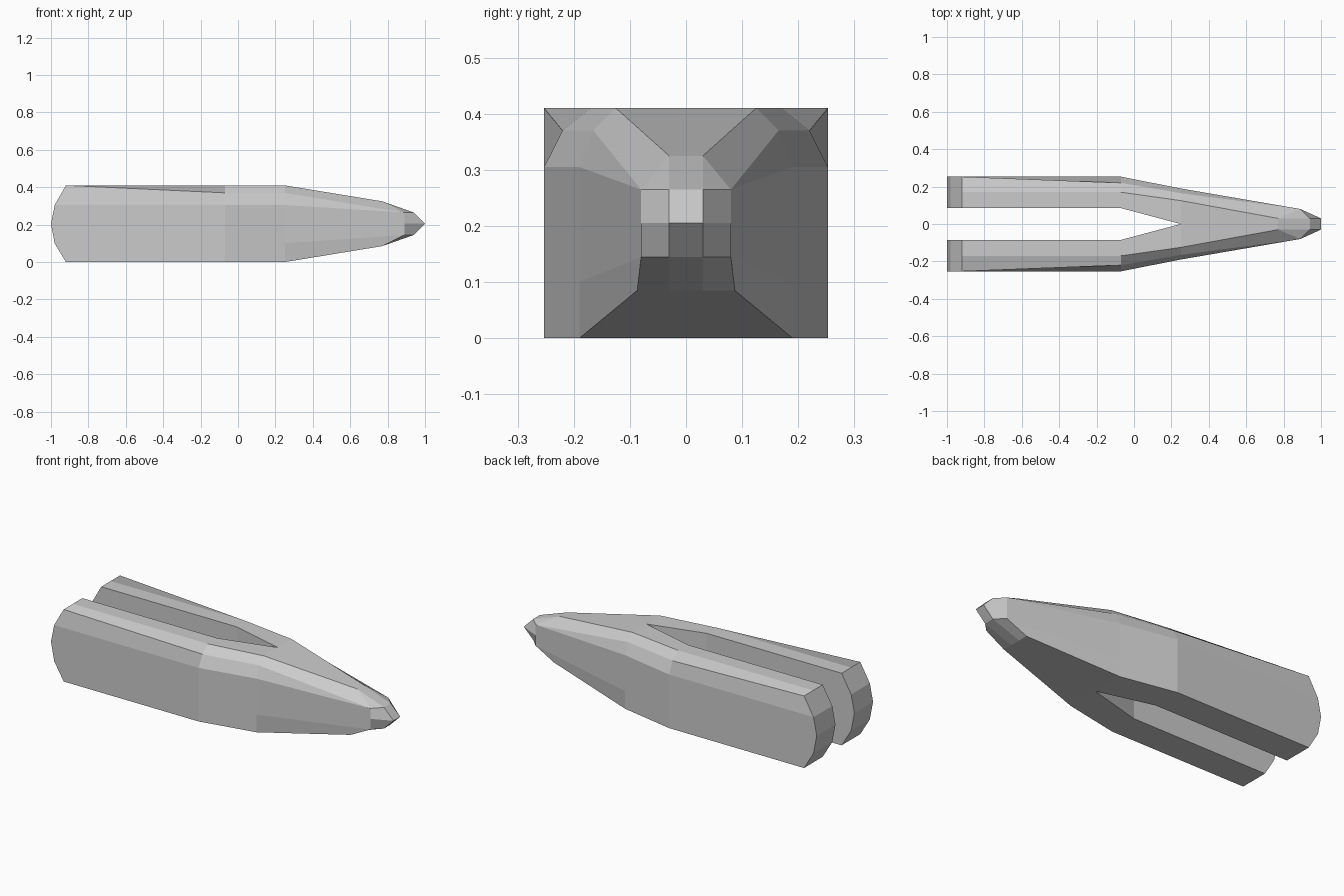
import bpy, bmesh

cube = bpy.data.objects.get("Cube")
if cube:
    bpy.data.objects.remove(cube, do_unlink=True)

# One plain grey for the whole hull
grey = bpy.data.materials.new("hull_grey")
grey.use_nodes = True
color = (0.6, 0.6, 0.6, 1)
grey.diffuse_color = color
grey.node_tree.nodes["Principled BSDF"].inputs["Base Color"].default_value = color

TOP, MID, SHOULDER, LOW = 0.41, 0.205, 0.305, 0.1


def section(x, inner, seam, side, bevel):
    """Half cross-section, from the inner bottom round the flank to the inner top."""
    flank = [(x, side, z) for z in (0, LOW, MID, SHOULDER)]
    return [(x, inner, 0), (x, seam, 0), *flank, (x, bevel, 0.37), (x, seam, TOP), (x, inner, TOP)]


# Rounded prong end: each height has its own x
END = {0: -0.92, LOW: -0.98, MID: -1, SHOULDER: -0.98, TOP: -0.92}
back = section(0, 0.085, 0.17, 0.253, 0.253)
back[6] = (0, 0.253, TOP)
back = [(END[z], y, z) for x, y, z in back]
inner_back = [(x, 0.085, z) for z, x in END.items()]

shoulder = section(-0.07, 0.085, 0.17, 0.253, 0.22)
crotch = section(0.25, 0, 0.125, 0.19, 0.165)

# Nose rim, where the flanks meet the blunt tip
cheek = [(0.89, 0.08, z) for z in (0.145, 0.205, 0.265)]
nose = [(0.77, 0, 0.085), (0.77, 0.03, 0.085), (0.77, 0.087, 0.085), *cheek,
        cheek[2], (0.77, 0.03, 0.325), (0.77, 0, 0.325)]

bm = bmesh.new()
cache = {}


def face(*points):
    verts = []
    for p in points:
        if p not in cache:
            cache[p] = bm.verts.new(p)
        if cache[p] not in verts:
            verts.append(cache[p])
    bm.faces.new(verts)


# Outer skin lofted from prong end to nose
rings = [back, shoulder, crotch, nose]
for a, b in zip(rings, rings[1:]):
    for i in range(len(a) - 1):
        face(a[i], a[i + 1], b[i + 1], b[i])

# Prong inner walls and the slot running to its point
face(*inner_back, shoulder[-1], shoulder[0])
face(shoulder[0], shoulder[-1], crotch[-1], crotch[0])

# Rounded prong end faces
face(inner_back[0], back[1], back[2], back[3], inner_back[1])
for i in (1, 2):
    face(inner_back[i], back[i + 2], back[i + 3], inner_back[i + 1])
face(inner_back[3], back[5], back[6], back[7], inner_back[4])

# Blunt tip: a centre strip with a chamfered cheek beside it
edge = [(0.77, 0.03, 0.085), (0.94, 0.03, 0.145), (1, 0.03, 0.205),
        (0.94, 0.03, 0.265), (0.77, 0.03, 0.325)]
outer = [nose[2], *cheek, cheek[2]]
for i in range(4):
    a, b = edge[i], edge[i + 1]
    face((a[0], 0, a[2]), a, b, (b[0], 0, b[2]))
    face(a, outer[i], outer[i + 1], b)

# Mirror to the other side and close the seam
bmesh.ops.mirror(bm, geom=bm.verts[:] + bm.edges[:] + bm.faces[:], axis='Y', merge_dist=0.0005)
bmesh.ops.remove_doubles(bm, verts=bm.verts[:], dist=0.0005)
bmesh.ops.recalc_face_normals(bm, faces=bm.faces[:])

mesh = bpy.data.meshes.new("forked_hull")
bm.to_mesh(mesh)
bm.free()
mesh.materials.append(grey)
hull = bpy.data.objects.new("forked_hull", mesh)
bpy.context.collection.objects.link(hull)
